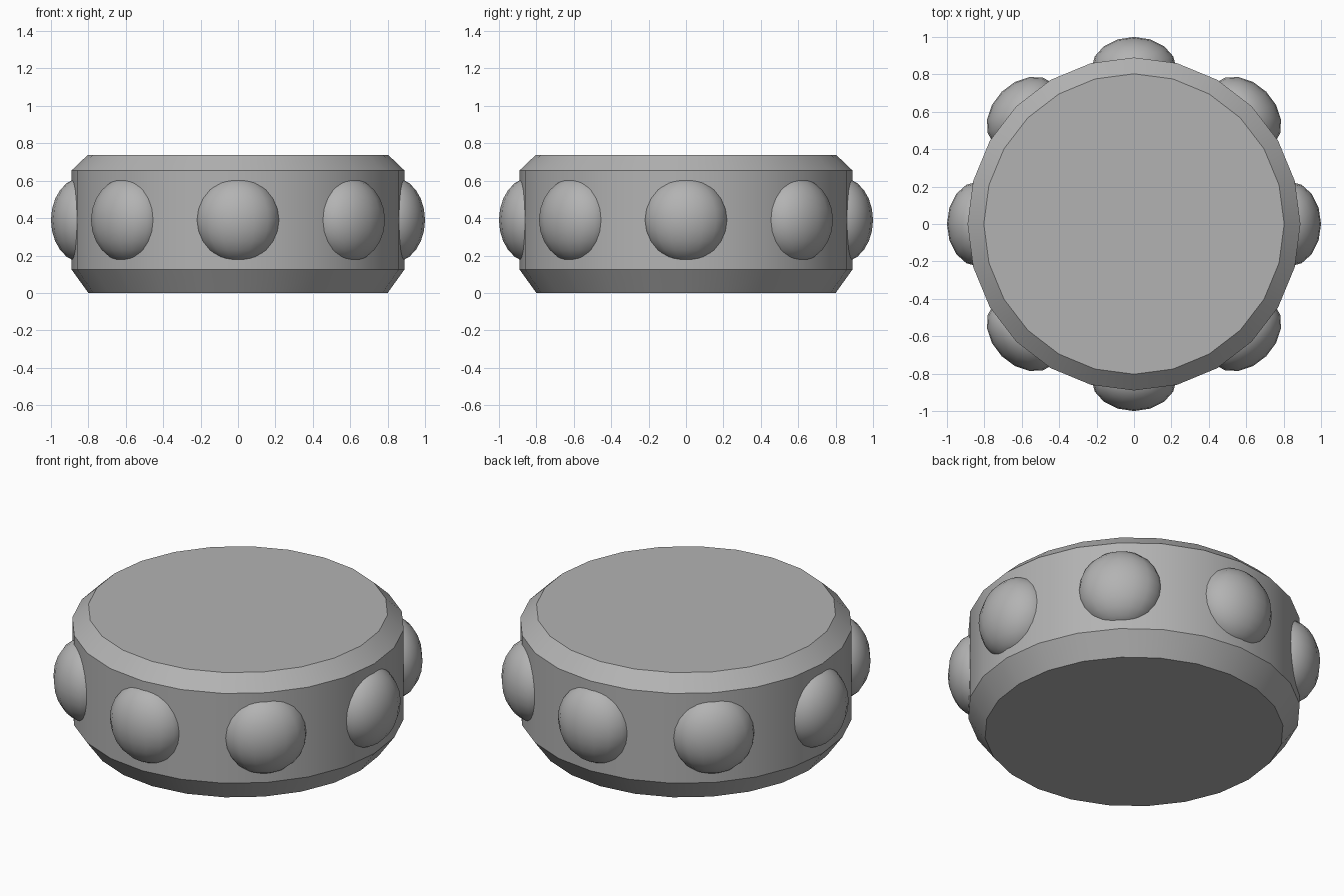
import bpy, bmesh, math
from mathutils import Matrix

if "Cube" in bpy.data.objects:
    bpy.data.objects.remove(bpy.data.objects["Cube"])

grey = bpy.data.materials.new("dark_grey")
grey.diffuse_color = (0.45, 0.45, 0.45, 1)
grey.use_nodes = True
grey.node_tree.nodes["Principled BSDF"].inputs["Base Color"].default_value = grey.diffuse_color


def finish(bm, name):
    bmesh.ops.recalc_face_normals(bm, faces=bm.faces)
    mesh = bpy.data.meshes.new(name)
    bm.to_mesh(mesh)
    bm.free()
    mesh.materials.append(grey)
    obj = bpy.data.objects.new(name, mesh)
    bpy.context.collection.objects.link(obj)
    bpy.ops.object.select_all(action='DESELECT')
    obj.select_set(True)
    bpy.context.view_layer.objects.active = obj
    bpy.ops.object.shade_smooth_by_angle(angle=math.radians(30))
    return obj


# Drum: 24-sided disc with chamfered rims, from (radius, height) profile
SIDES = 24
profile = [(0.80, 0.0), (0.89, 0.125), (0.89, 0.655), (0.803, 0.738)]
bm = bmesh.new()
rings = [[bm.verts.new((r * math.cos(math.tau * i / SIDES),
                        r * math.sin(math.tau * i / SIDES), z))
          for i in range(SIDES)] for r, z in profile]
for low, high in zip(rings, rings[1:]):
    for i in range(SIDES):
        j = (i + 1) % SIDES
        bm.faces.new((low[i], low[j], high[j], high[i]))
bm.faces.new(rings[0][::-1])
bm.faces.new(rings[-1])
finish(bm, "drum_body")

# Studs: eight slightly flattened, half-sunk balls around the rim
for k in range(8):
    bm = bmesh.new()
    place = (Matrix.Rotation(k * math.tau / 8, 4, 'Z')
             @ Matrix.Translation((0.832, 0, 0.39))
             @ Matrix.Diagonal((0.168, 0.227, 0.227, 1)))
    bmesh.ops.create_uvsphere(bm, u_segments=16, v_segments=12, radius=1, matrix=place)
    stud = finish(bm, f"rim_stud_{k + 1}")
    stud.data.shade_smooth()
